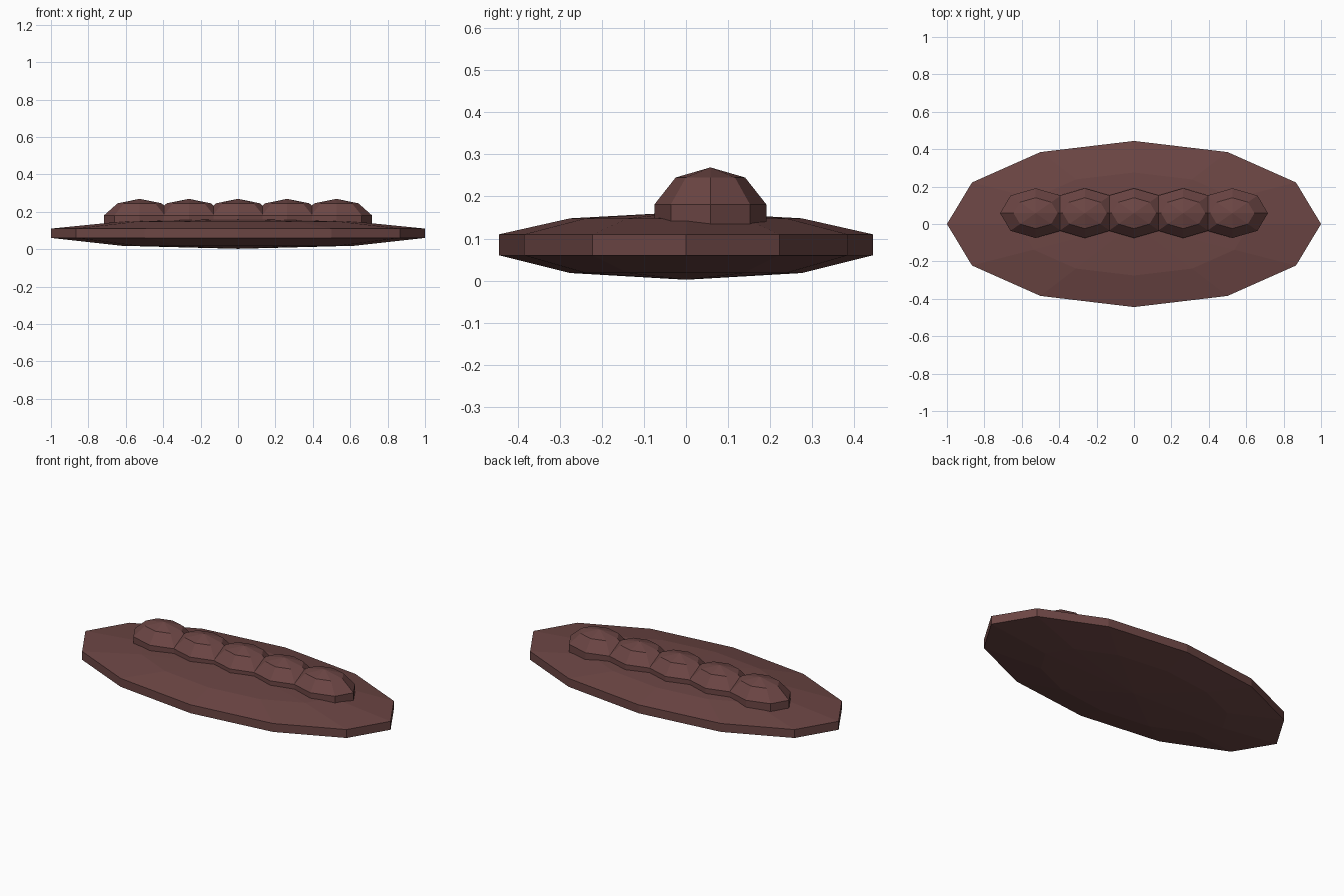
import bpy, bmesh, math

if "Cube" in bpy.data.objects:
    bpy.data.objects.remove(bpy.data.objects["Cube"])

mat = bpy.data.materials.new("reddish brown")
mat.diffuse_color = (0.15, 0.061, 0.058, 1)
mat.use_nodes = True
mat.node_tree.nodes["Principled BSDF"].inputs["Base Color"].default_value = mat.diffuse_color


def faceted_lens(name, sides, rx, ry, rings, bottom, top, center):
    """Stack of elliptical rings (scale, z) closed with a pole at each end."""
    cx, cy = center
    bm = bmesh.new()
    loops = []
    for s, z in rings:
        loops.append([bm.verts.new((cx + rx * s * math.cos(2 * math.pi * i / sides),
                                    cy + ry * s * math.sin(2 * math.pi * i / sides), z))
                      for i in range(sides)])
    low, high = bm.verts.new((cx, cy, bottom)), bm.verts.new((cx, cy, top))
    for i in range(sides):
        j = (i + 1) % sides
        for a, b in zip(loops, loops[1:]):
            bm.faces.new((a[i], a[j], b[j], b[i]))
        bm.faces.new((loops[0][j], loops[0][i], low))
        bm.faces.new((loops[-1][i], loops[-1][j], high))
    bmesh.ops.recalc_face_normals(bm, faces=bm.faces)
    mesh = bpy.data.meshes.new(name)
    bm.to_mesh(mesh)
    bm.free()
    mesh.materials.append(mat)
    obj = bpy.data.objects.new(name, mesh)
    bpy.context.collection.objects.link(obj)
    return obj


# Wide oval base plate
faceted_lens("base_plate", 12, 1.0, 0.444,
             [(0.62, 0.018), (1, 0.06), (1, 0.11), (0.62, 0.148)], 0.002, 0.163, (0, 0))

# Row of five overlapping domes set slightly behind the middle
for k in range(5):
    faceted_lens(f"dome_{k + 1}", 8, 0.19, 0.133,
                 [(1, 0.13), (1, 0.181), (0.62, 0.245)], 0.12, 0.269,
                 ((k - 2) * 0.263, 0.058))
